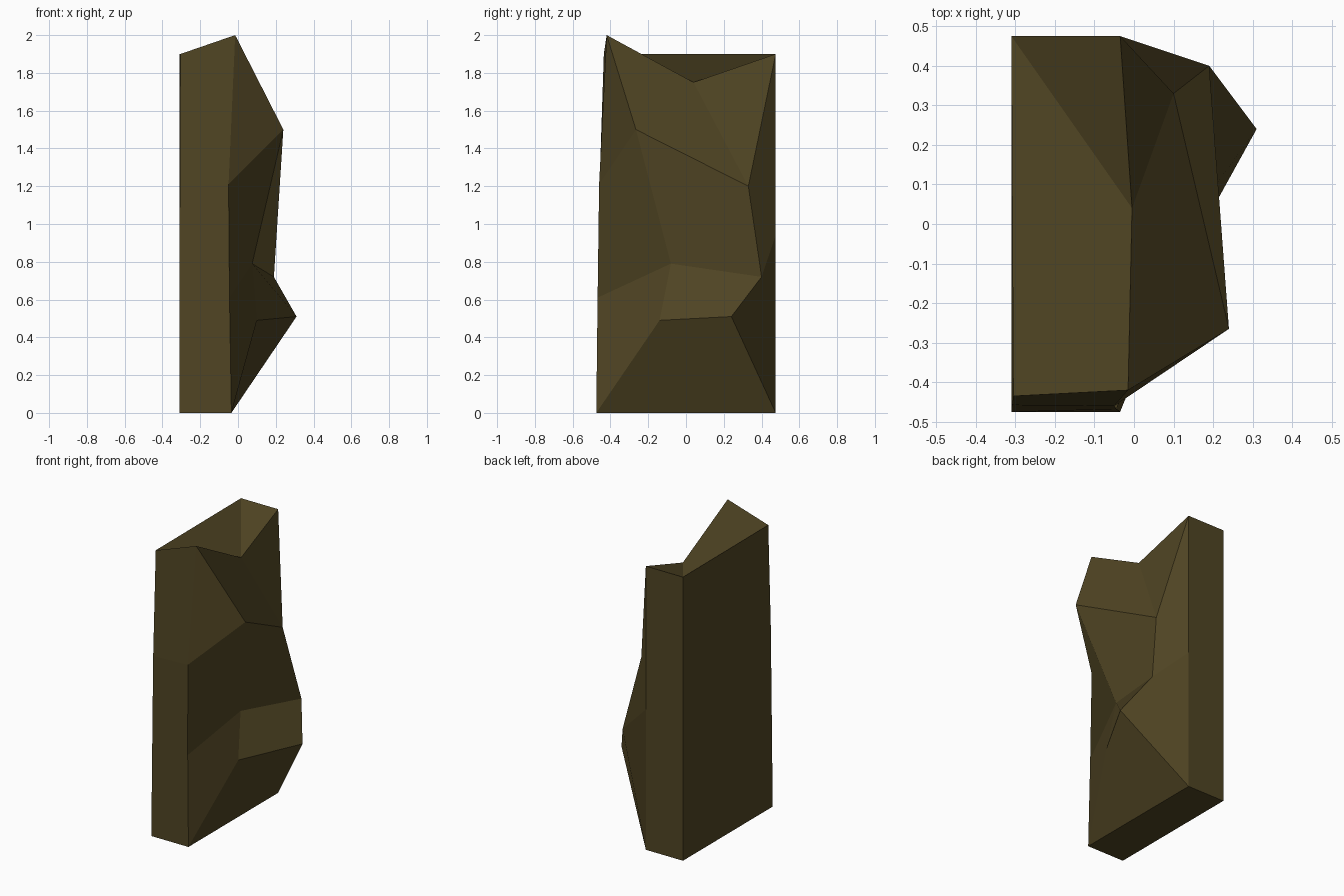
import bpy
import bmesh

default_cube = bpy.data.objects.get("Cube")
if default_cube:
    bpy.data.objects.remove(default_cube, do_unlink=True)

# Rock colour
stone = bpy.data.materials.new("dark olive stone")
stone.use_nodes = True
colour = (0.08, 0.059, 0.017, 1)
stone.diffuse_color = colour
stone.node_tree.nodes["Principled BSDF"].inputs["Base Color"].default_value = colour

# Named corners of the slab: flat back, straight edges and chipped face
corners = {
    # back wall
    "back_foot": (-.31, -.475, 0), "back_low": (-.31, -.465, .61),
    "back_high": (-.308, -.458, 1.2), "back_top": (-.305, -.435, 1.9),
    "far_back_foot": (-.31, .475, 0), "far_back_top": (-.31, .475, 1.9),
    # front edge and far edge
    "edge_foot": (-.035, -.475, 0), "edge_low": (-.045, -.468, .61),
    "edge_high": (-.05, -.46, 1.21), "peak": (-.015, -.42, 2),
    "far_foot": (-.035, .475, 0), "far_mid": (-.035, .475, .94),
    "far_top": (-.035, .475, 1.9),
    # chipped face
    "notch": (-.005, .04, 1.75), "shoulder": (.24, -.265, 1.5),
    "ridge": (.1, .33, 1.2), "waist": (.19, .4, .72),
    "bulge": (.31, .24, .51), "hollow": (.1, -.14, .49),
    "ledge": (.075, -.08, .79),
}

# Planes of the slab, each a loop of corner names; a quad folds from its first corner
planes = [
    # top, back and underside
    "back_top peak notch far_back_top",
    "far_back_top notch far_top",
    "back_foot back_low back_high back_top far_back_top far_back_foot",
    "back_foot far_back_foot far_foot edge_foot",
    # narrow near side
    "back_foot edge_foot edge_low back_low",
    "back_low edge_low edge_high back_high",
    "back_high edge_high peak back_top",
    # narrow far side
    "far_back_foot far_back_top far_top far_mid far_foot",
    # upper chips
    "peak shoulder ridge notch",
    "notch ridge far_top",
    "peak edge_high shoulder",
    # middle chips
    "edge_high edge_low ledge shoulder",
    "shoulder ledge waist ridge",
    "ridge waist far_mid far_top",
    # lower chips
    "edge_low edge_foot hollow ledge",
    "ledge hollow bulge waist",
    "hollow edge_foot far_foot bulge",
    "waist bulge far_foot far_mid",
]

bm = bmesh.new()
verts = {name: bm.verts.new(place) for name, place in corners.items()}
for plane in planes:
    bm.faces.new([verts[name] for name in plane.split()])
bmesh.ops.recalc_face_normals(bm, faces=bm.faces[:])
# Start every loop at its first named corner so the folds stay put
mesh = bpy.data.meshes.new("rock_slab")
bm.to_mesh(mesh)
bm.free()
mesh.materials.append(stone)
rock = bpy.data.objects.new("rock_slab", mesh)
bpy.context.collection.objects.link(rock)
